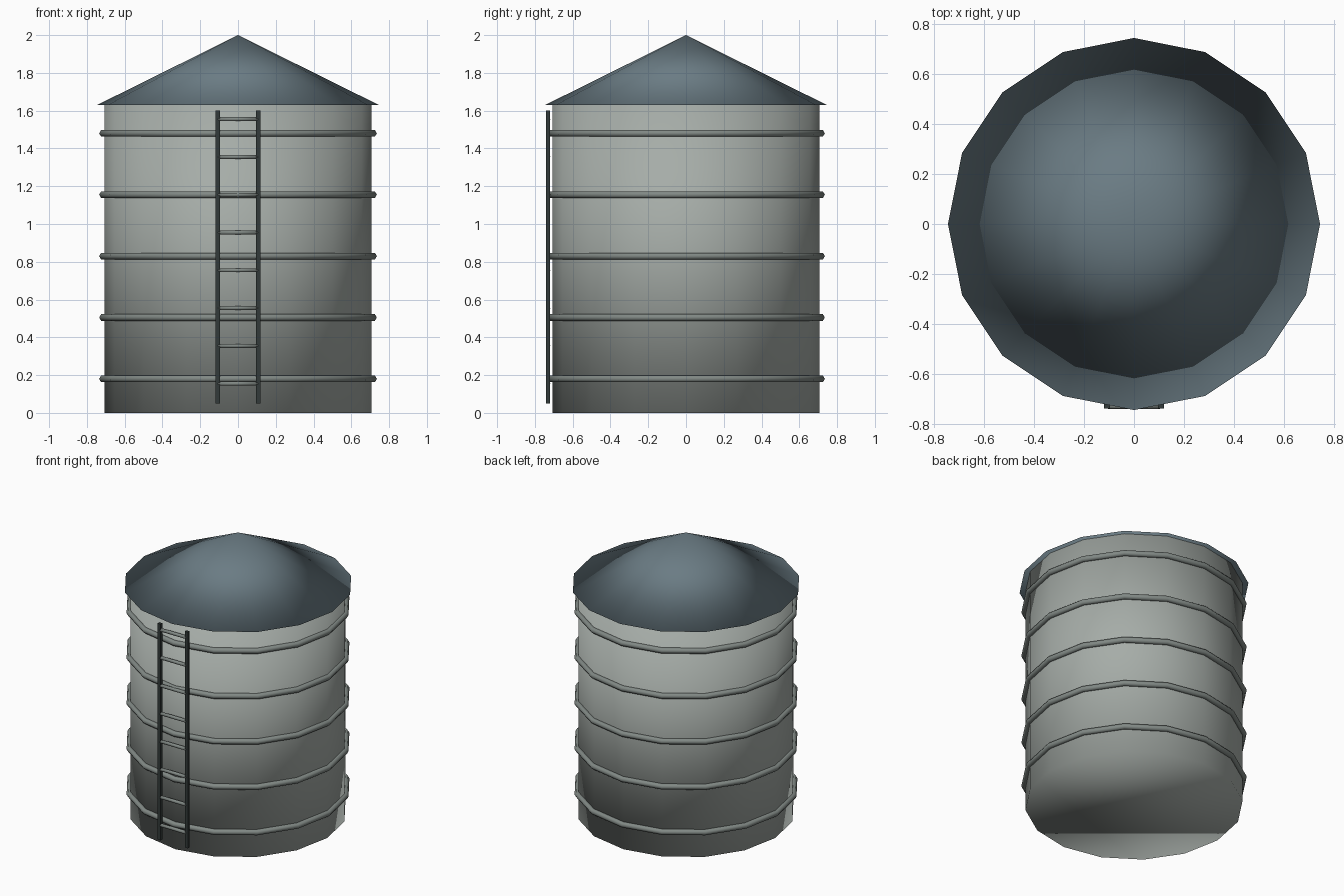
import bpy
import math

if "Cube" in bpy.data.objects:
    bpy.data.objects.remove(bpy.data.objects["Cube"])


def material(name, rgb):
    m = bpy.data.materials.new(name)
    m.diffuse_color = (*rgb, 1.0)
    m.use_nodes = True
    m.node_tree.nodes["Principled BSDF"].inputs["Base Color"].default_value = m.diffuse_color
    return m


WALL = material("pale grey wall", (0.38, 0.415, 0.39))
ROOF = material("slate blue roof", (0.145, 0.20, 0.23))
BAND = material("mid grey steel", (0.22, 0.25, 0.235))
RAIL = material("dark rail", (0.032, 0.042, 0.041))

SIDES = 16


def finish(name, mat, smooth=True):
    ob = bpy.context.object
    ob.name = name
    ob.data.materials.append(mat)
    if smooth:
        bpy.ops.object.shade_smooth()
    return ob


# Tank body: fully smooth shaded, caps included
bpy.ops.mesh.primitive_cylinder_add(vertices=SIDES, radius=0.708, depth=1.63,
                                    location=(0, 0, 0.815))
finish("tank_body", WALL)

# Conical roof with overhanging eave
bpy.ops.mesh.primitive_cone_add(vertices=SIDES, radius1=0.746, radius2=0, depth=0.37,
                                location=(0, 0, 1.815))
finish("roof", ROOF)

# Five hoops around the body
for i in range(5):
    bpy.ops.mesh.primitive_torus_add(major_segments=SIDES, minor_segments=6,
                                     major_radius=0.715, minor_radius=0.02,
                                     location=(0, 0, 0.18 + 0.325 * i))
    finish(f"hoop_{i + 1}", BAND)

# Ladder rails
LADDER_Y = -0.73
for side, x in (("left", -0.108), ("right", 0.108)):
    bpy.ops.mesh.primitive_cube_add(size=1, location=(x, LADDER_Y, 0.825))
    ob = finish(f"ladder_rail_{side}", RAIL, smooth=False)
    ob.scale = (0.024, 0.02, 1.55)

# Ladder rungs
for i in range(8):
    bpy.ops.mesh.primitive_cylinder_add(vertices=6, radius=0.012, depth=0.21,
                                        location=(0, LADDER_Y, 0.155 + 0.2 * i),
                                        rotation=(0, math.pi / 2, 0))
    finish(f"ladder_rung_{i + 1}", BAND)
